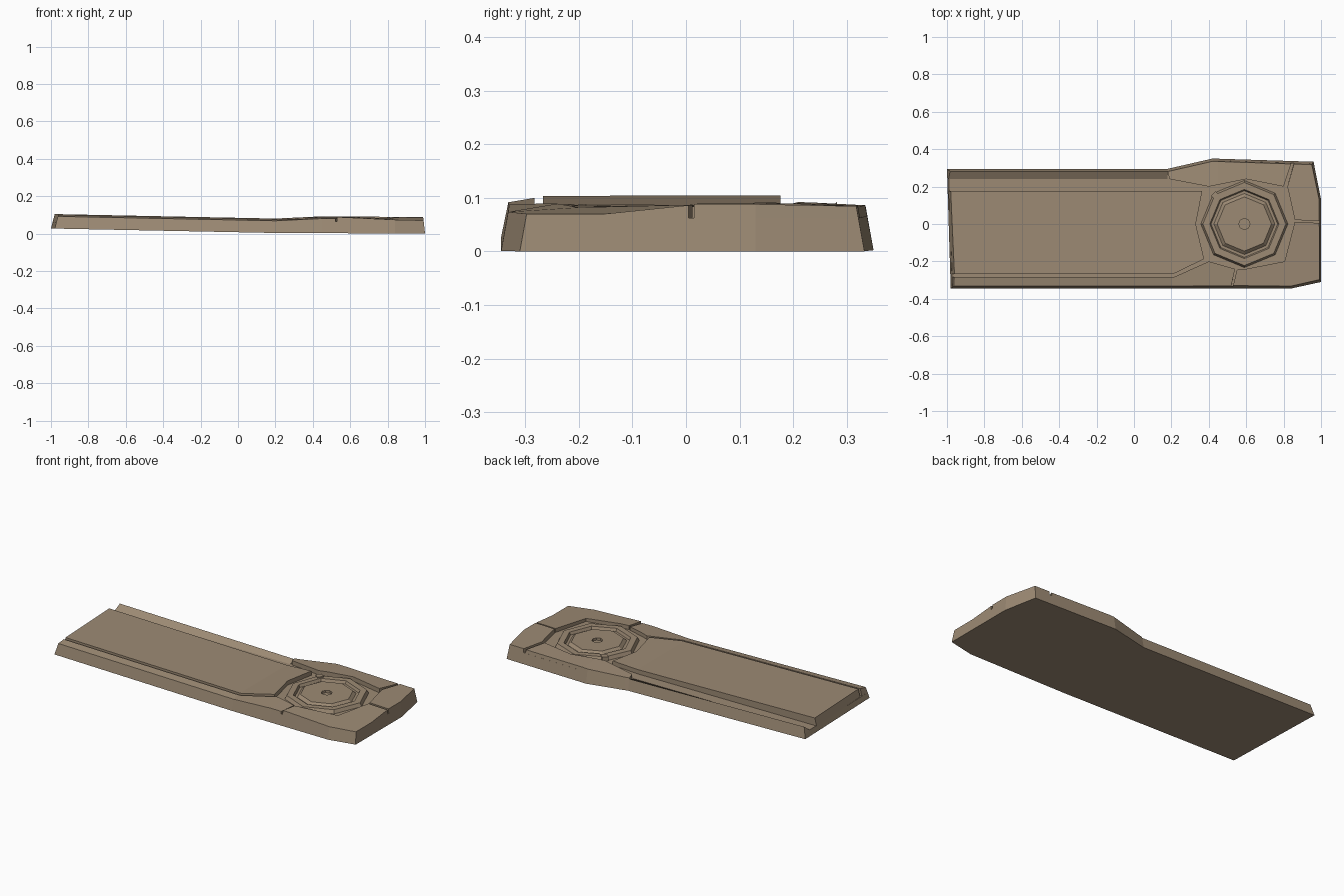
import bpy, bmesh, math
from mathutils import Vector

cube = bpy.data.objects.get("Cube")
if cube:
    bpy.data.objects.remove(cube, do_unlink=True)

mat = bpy.data.materials.new("sandy brown")
mat.use_nodes = True
tan = (0.335, 0.255, 0.175, 1)
mat.diffuse_color = tan
bsdf = next(n for n in mat.node_tree.nodes if n.type == 'BSDF_PRINCIPLED')
bsdf.inputs["Base Color"].default_value = tan
bsdf.inputs["Roughness"].default_value = 0.8

BENDS = (0.2, 0.45)


def clamp(v):
    return max(0.0, min(1.0, v))


def ramp(x, pts):
    """Piecewise linear height along the length."""
    for (x0, z0), (x1, z1) in zip(pts, pts[1:]):
        if x <= x1:
            return z0 + (z1 - z0) * clamp((x - x0) / (x1 - x0))
    return pts[-1][1]


def crown(x):
    return ramp(x, [(-1, .104), (.2, .08), (.45, .092), (1, .088)])


def keel(x):
    return ramp(x, [(-1, .027), (.2, .003), (1, 0)])


def floor(x, y):
    return ramp(x, [(-1, .045), (.2, .026), (1, .026)])


def split(bm):
    for x in BENDS:
        bmesh.ops.bisect_plane(bm, geom=bm.verts[:] + bm.edges[:] + bm.faces[:],
                               plane_co=(x, 0, 0), plane_no=(1, 0, 0))


def finish(bm, name):
    """Turn depth below the crown into height and lean the outer walls inward."""
    for v in bm.verts:
        x, y, z = v.co
        low, top = keel(x), crown(x)
        z = max(low, top + z)
        t = (z - low) / (top - low)
        if y > .29 or y < -.3:
            y -= math.copysign(.016 * t, y)
        if x < -.96 or x > .95:
            x -= math.copysign((.02 if x < 0 else .01) * t, x)
        v.co = Vector((x, y, z))
    bmesh.ops.recalc_face_normals(bm, faces=bm.faces[:])
    mesh = bpy.data.meshes.new(name)
    bm.to_mesh(mesh)
    bm.free()
    mesh.materials.append(mat)
    ob = bpy.data.objects.new(name, mesh)
    bpy.context.collection.objects.link(ob)
    return ob


def slab(name, outline, depth, solid=False):
    bm = bmesh.new()
    face = bm.faces.new([bm.verts.new((x, y, 0)) for x, y in outline])
    made = bmesh.ops.extrude_face_region(bm, geom=[face])["geom"]
    for v in made:
        if isinstance(v, bmesh.types.BMVert):
            v.co.z = -1
    split(bm)
    for v in bm.verts:
        x, y, z = v.co
        if z > -.5:
            v.co.z = -depth(x, y)
        elif not solid:
            v.co.z = -floor(x, y) - .002
    return finish(bm, name)


# Body under the plates
slab("body", [(-.98, -.345), (.84, -.345), (1, -.31), (1, .13), (.96, .333),
              (.42, .35), (.18, .295), (-1, .295)], floor, solid=True)

# Long raised panel
slab("long_panel", [(-.98, -.267), (.21, -.267), (.375, -.187), (.33, 0),
                    (.365, .176), (-1, .176)], lambda x, y: 0)

# Rims along both long sides
slab("front_rim", [(-.98, -.345), (.52, -.345), (.54, -.24), (.4, -.2),
                   (.215, -.283), (-.98, -.283)],
     lambda x, y: .012 if y < -.3 else .004)
slab("back_rim", [(-1, .24), (.18, .24), (.18, .295), (-1, .295)],
     lambda x, y: .012 if y > .28 else floor(x, y))


# Plates around the round end
def corner_drop(x, y):
    away = clamp((math.hypot(x - .59, y) - .24) / .12)
    return .002 + .016 * away * clamp((x - .5) / .4) * clamp((-y - .02) / .13)


slab("front_corner_plate", [(.53, -.345), (.84, -.345), (1, -.31), (1, -.15),
                            (1, .005), (.86, .012), (.805, -.2), (.6, -.24),
                            (.55, -.245)], corner_drop)
slab("back_corner_plate", [(.86, .022), (1, .015), (1, .13), (.96, .333),
                           (.855, .336), (.82, .2)],
     lambda x, y: .004 if y > .3 else 0)
slab("back_plate", [(.18, .295), (.19, .24), (.4, .2), (.6, .24), (.8, .2),
                    (.84, .336), (.42, .35)],
     lambda x, y: .006 if y > .28 else 0)

# Eight-sided dial: ring, recess, raised centre and bore
bm = bmesh.new()
profile = [(.235, .03), (.222, .006), (.185, .006), (.178, .022), (.163, .022),
           (.145, .006), (.03, .006), (.03, .02)]
rings = []
for r, d in profile:
    rings.append([bm.verts.new((.59 + r * math.cos(i * math.pi / 4),
                                r * math.sin(i * math.pi / 4), -d)) for i in range(8)])
for a, b in zip(rings, rings[1:]):
    for i in range(8):
        j = (i + 1) % 8
        bm.faces.new((a[i], a[j], b[j], b[i]))
bm.faces.new(rings[-1])
bm.faces.new(rings[0])
split(bm)
finish(bm, "dial")

# Small latch on the ring
slab("latch", [(.41, .15), (.44, .125), (.465, .15), (.435, .175)], lambda x, y: .001)
